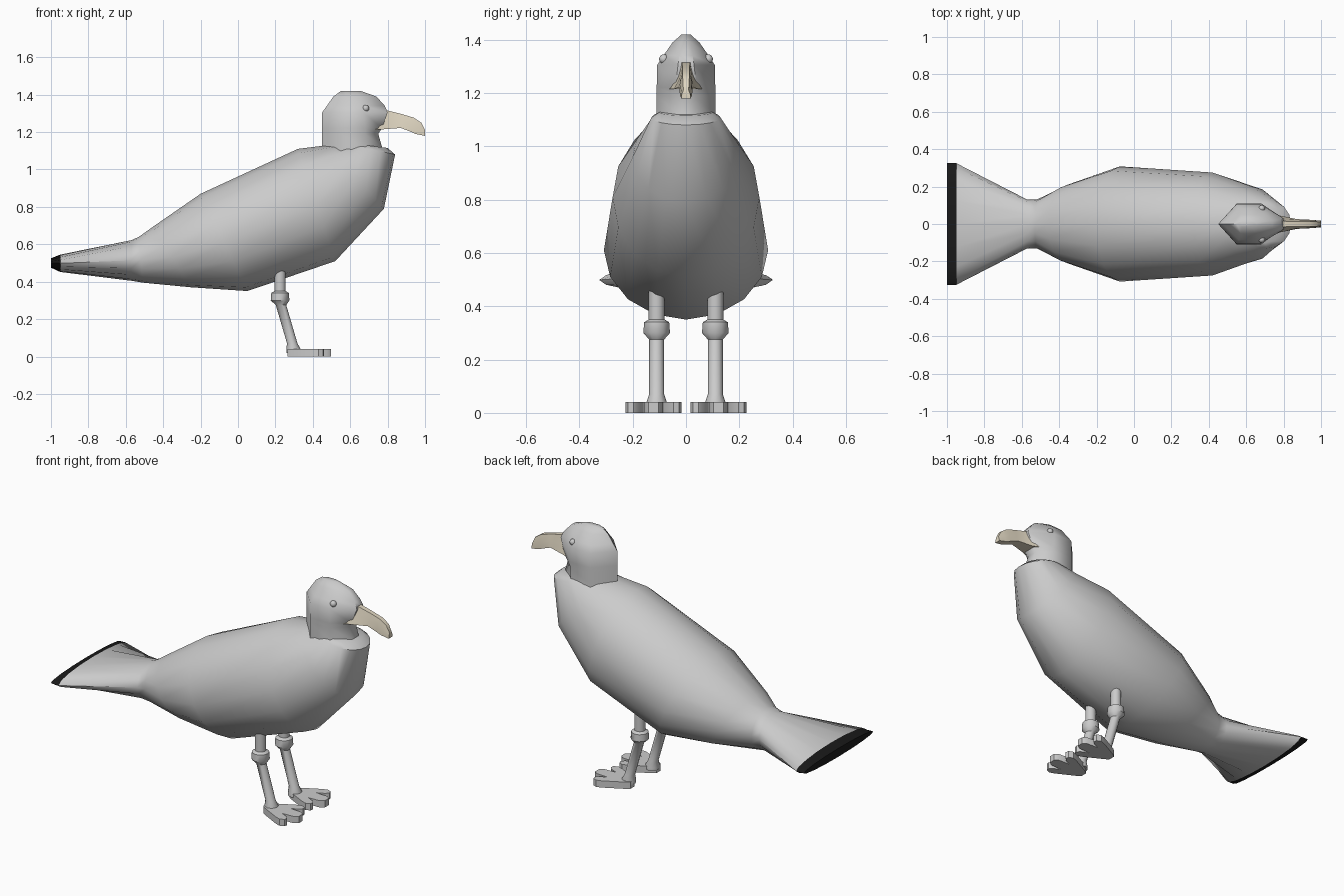
import bpy, bmesh
from math import sin, cos, pi, radians
from mathutils import Vector

if "Cube" in bpy.data.objects:
    bpy.data.objects.remove(bpy.data.objects["Cube"])


def finish(name, bm, color=None, angle=40):
    bmesh.ops.recalc_face_normals(bm, faces=bm.faces)
    mesh = bpy.data.meshes.new(name)
    bm.to_mesh(mesh)
    bm.free()
    ob = bpy.data.objects.new(name, mesh)
    bpy.context.collection.objects.link(ob)
    if color:
        mat = bpy.data.materials.new(name + "_color")
        mat.diffuse_color = color
        mat.use_nodes = True
        mat.node_tree.nodes["Principled BSDF"].inputs["Base Color"].default_value = mat.diffuse_color
        mesh.materials.append(mat)
    bpy.ops.object.select_all(action='DESELECT')
    ob.select_set(True)
    bpy.context.view_layer.objects.active = ob
    bpy.ops.object.shade_smooth_by_angle(angle=radians(angle))
    return ob


def loft(name, rings, color=None, angle=40):
    bm = bmesh.new()
    loops = [[bm.verts.new(p) for p in r] for r in rings]
    n = len(loops[0])
    for a, b in zip(loops, loops[1:]):
        for i in range(n):
            j = (i + 1) % n
            bm.faces.new((a[i], a[j], b[j], b[i]))
    bm.faces.new(loops[0])
    bm.faces.new(loops[-1])
    return finish(name, bm, color, angle)


def oval(tx, tz, bx, bz, w, y=0, n=16):
    """Oval ring from its top point, bottom point and half width."""
    c = Vector(((tx + bx) / 2, y, (tz + bz) / 2))
    up = Vector(((tx - bx) / 2, 0, (tz - bz) / 2))
    return [c + up * cos(2 * pi * i / n) + Vector((0, w * sin(2 * pi * i / n), 0))
            for i in range(n)]


# Body and tail: tilted ovals from tail to breast
body = [(-.95, .545, -.95, .452, .325), (-.57, .622, -.57, .405, .13),
        (-.53, .64, -.51, .395, .13), (-.46, .69, -.25, .37, .21),
        (-.20, .87, .05, .35, .308), (.32, 1.11, .52, .51, .275),
        (.48, 1.13, .78, .79, .20), (.58, 1.135, .84, 1.08, .13),
        (.60, 1.14, .80, 1.115, .10)]
loft("body", [oval(*r) for r in body], angle=50)
loft("tail_tip", [oval(*r) for r in
                  [(-.95, .545, -.95, .452, .325), (-1, .525, -1, .475, .325)]],
     (.01, .01, .01, 1))

# Head: stacked outlines (z, back x, side x1, side x2, front x, half width, front half width)
head = [(1.02, .45, .55, .68, .77, .11, .03), (1.12, .45, .55, .68, .77, .11, .03),
        (1.19, .45, .55, .68, .75, .11, .03), (1.22, .45, .55, .68, .77, .11, .04),
        (1.305, .45, .55, .67, .80, .108, .03), (1.34, .475, .56, .67, .785, .085, .025),
        (1.39, .51, .57, .65, .74, .05, .018), (1.42, .55, .58, .63, .655, .016, .008)]
loft("head", [[(b, 0, z), (s, w, z), (t, w, z), (f, v, z),
               (f, -v, z), (t, -w, z), (s, -w, z)]
              for z, b, s, t, f, w, v in head], angle=55)

# Beak: hooked, wider at the base
beak = [(.74, 1.315, .72, 1.215, .055, .07), (.80, 1.315, .78, 1.215, .025, .045),
        (.88, 1.295, .87, 1.222, .022, .026), (.94, 1.277, .92, 1.203, .022, .024),
        (.98, 1.25, .95, 1.19, .02, .022), (1.0, 1.21, 1.0, 1.18, .016, .018)]
loft("beak", [[(tx, -w * .6, tz), (tx, w * .6, tz), ((tx + bx) / 2, w, (tz + bz) / 2),
               (bx, v, bz), (bx, -v, bz), ((tx + bx) / 2, -w, (tz + bz) / 2)]
              for tx, tz, bx, bz, w, v in beak], (.75, .68, .54, 1), 50)

# Foot outline, one half; the other half is mirrored
half = [(.265, .02), (.285, .035), (.40, .095), (.43, .105), (.455, .095), (.46, .075),
        (.445, .058), (.40, .038), (.475, .035), (.497, .018)]
outline = half + [(x, -y) for x, y in reversed(half)]
# Leg rings: centre x, z, radius
leg = [(.225, .50, .03), (.225, .35, .03), (.225, .34, .047), (.225, .30, .05),
       (.23, .275, .028), (.29, .07, .028), (.298, .035, .04), (.298, .02, .04)]

for side, s in (("left", 1), ("right", -1)):
    loft(side + "_leg", [oval(x - r, z, x + r, z, r, s * .11, 12) for x, z, r in leg])
    loft(side + "_foot", [[(x, s * .122 + y, z) for x, y in outline] for z in (0, .04)])
    bm = bmesh.new()
    bmesh.ops.create_uvsphere(bm, u_segments=12, v_segments=8, radius=.018)
    bmesh.ops.translate(bm, verts=bm.verts, vec=(.683, s * .083, 1.327))
    finish(side + "_eye", bm)
